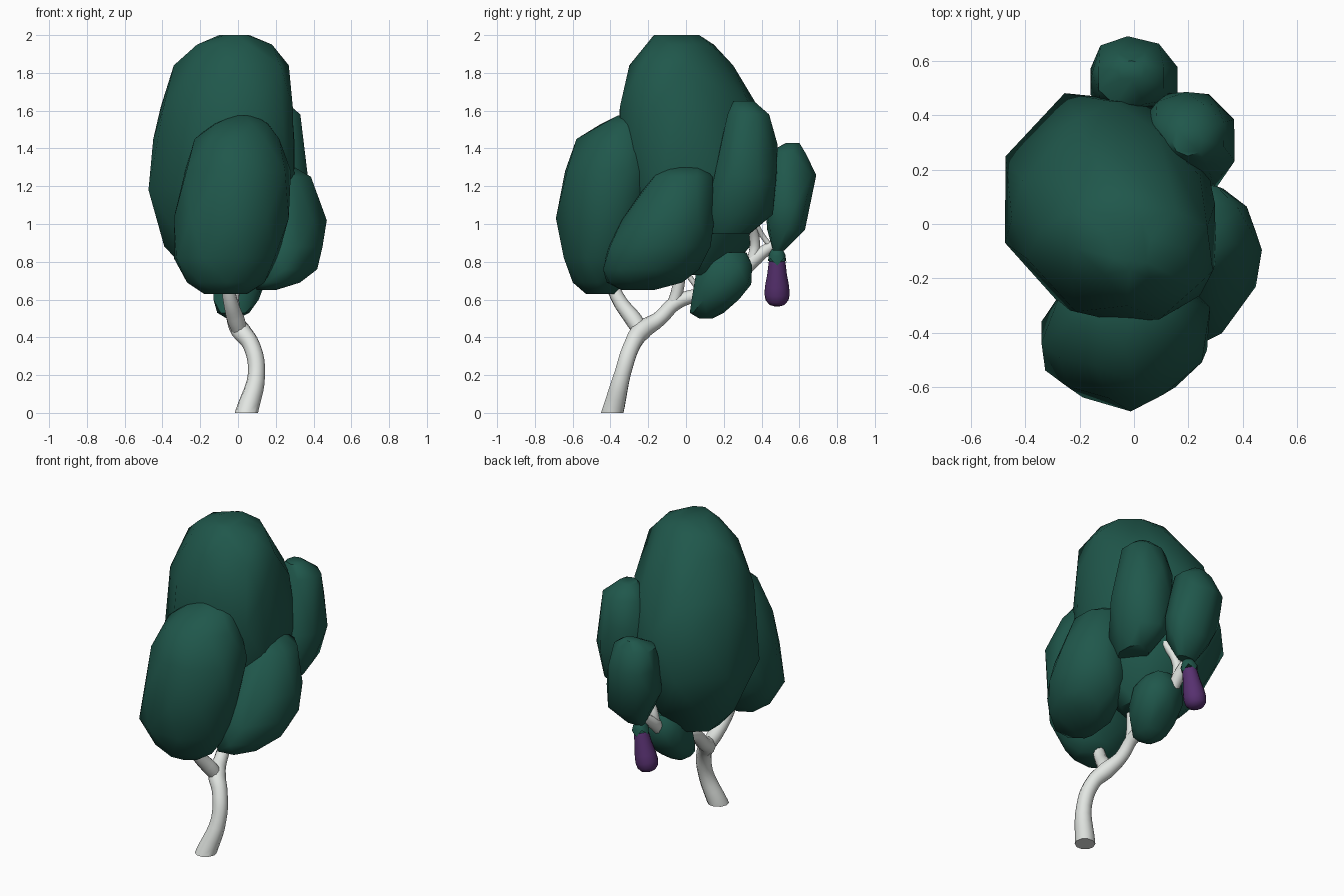
import bpy, bmesh, math, random

if "Cube" in bpy.data.objects:
    bpy.data.objects.remove(bpy.data.objects["Cube"])

random.seed(4)


def material(name, rgb):
    m = bpy.data.materials.new(name)
    m.diffuse_color = (*rgb, 1)
    m.use_nodes = True
    m.node_tree.nodes["Principled BSDF"].inputs["Base Color"].default_value = m.diffuse_color
    return m


LEAF = material("leaf green", (0.014, 0.096, 0.071))
BARK = material("pale bark", (0.76, 0.79, 0.76))
PURPLE = material("aubergine purple", (0.095, 0.03, 0.16))


def finish(ob, mat, angle):
    ob.data.materials.clear()
    ob.data.materials.append(mat)
    bpy.ops.object.select_all(action='DESELECT')
    ob.select_set(True)
    bpy.context.view_layer.objects.active = ob
    bpy.ops.object.shade_smooth_by_angle(angle=math.radians(angle))
    return ob


def mesh_object(name, bm, mat, angle):
    bmesh.ops.recalc_face_normals(bm, faces=bm.faces)
    me = bpy.data.meshes.new(name)
    bm.to_mesh(me)
    bm.free()
    ob = bpy.data.objects.new(name, me)
    bpy.context.collection.objects.link(ob)
    return finish(ob, mat, angle)


# Faceted leaf clump: convex hull around rings given as (z, x0, x1, y0, y1);
# corners scale the four diagonals (+x+y, -x+y, -x-y, +x-y)
def clump(name, rings, sides=8, corners=(1, 1, 1, 1)):
    bm = bmesh.new()
    for i, (z, x0, x1, y0, y1) in enumerate(rings):
        off = (i % 2) * 0.5
        grow = 1 / math.cos(math.pi / sides) if off else 1.0
        for k in range(sides):
            a = math.tau * (k + off + random.uniform(-0.1, 0.1)) / sides % math.tau
            c = corners[int(a / (math.pi / 2)) % 4]
            g = grow * (1 + (c - 1) * math.sin(2 * a) ** 2)
            x = (x0 + x1) / 2 + (x1 - x0) / 2 * g * math.cos(a)
            y = (y0 + y1) / 2 + (y1 - y0) / 2 * g * math.sin(a)
            bm.verts.new((min(max(x, x0), x1), min(max(y, y0), y1), z))
    hull = bmesh.ops.convex_hull(bm, input=bm.verts)
    loose = {g for g in hull["geom_interior"] + hull["geom_unused"]
             if isinstance(g, bmesh.types.BMVert)}
    bmesh.ops.delete(bm, geom=list(loose), context='VERTS')
    bmesh.ops.dissolve_limit(bm, angle_limit=math.radians(4), verts=bm.verts, edges=bm.edges)
    return mesh_object(name, bm, LEAF, 42)


clump("main_crown", [
    (2.00, -.10, .06, -.17, .07), (1.95, -.22, .18, -.20, .15),
    (1.84, -.34, .27, -.30, .25), (1.62, -.41, .29, -.35, .39),
    (1.45, -.45, .30, -.36, .45), (1.18, -.48, .30, -.34, .49),
    (.88, -.39, .25, -.20, .34), (.73, -.25, .10, -.08, .20)],
    8, (.82, .97, .91, 1.14))
clump("front_clump", [
    (1.575, -.02, .09, -.36, -.26), (1.53, -.13, .16, -.45, -.20),
    (1.45, -.23, .22, -.58, -.17), (1.28, -.28, .28, -.64, -.16),
    (1.03, -.34, .27, -.69, -.20), (.82, -.34, .21, -.65, -.26),
    (.69, -.27, .14, -.60, -.32), (.63, -.18, .05, -.53, -.38)],
    8, (1.05, 1.1, .93, .88))
clump("right_clump", [
    (1.30, .16, .30, -.13, .10), (1.25, .10, .39, -.18, .14),
    (1.02, .05, .47, -.34, .15), (.88, .05, .45, -.41, .13),
    (.76, .05, .42, -.44, .07), (.69, .07, .33, -.42, -.02),
    (.65, .10, .20, -.34, -.17)],
    8, (.98, 1, 1, .90))
clump("back_right_clump", [
    (1.65, .14, .25, .25, .36), (1.58, .08, .33, .22, .44),
    (1.42, .05, .35, .19, .485), (1.25, .04, .37, .15, .48),
    (1.05, .06, .34, .10, .46), (.95, .12, .27, .12, .34)],
    8, (.98, 1.08, 1, 1.1))
clump("back_clump", [
    (1.43, -.06, .04, .53, .60), (1.38, -.13, .11, .44, .63),
    (1.26, -.155, .13, .42, .69), (1.10, -.16, .16, .42, .64),
    (.97, -.11, .16, .43, .63), (.86, -.04, .08, .46, .52)],
    8, (1.08, 1.08, 1.15, 1.15))
clump("low_clump", [
    (.85, -.09, .09, .10, .32), (.78, -.13, .13, .06, .35),
    (.68, -.13, .14, .05, .345), (.60, -.13, .11, .03, .28),
    (.53, -.11, .06, .02, .20), (.50, -.06, .00, .07, .14)],
    8, (1.15, 1.15, 1.1, 1.1))


# Tapered limb along points given as (x, y, z, radius)
def limb(name, pts):
    cu = bpy.data.curves.new(name, 'CURVE')
    cu.dimensions = '3D'
    cu.bevel_depth = 1
    cu.bevel_resolution = 3
    cu.resolution_u = 5
    cu.use_fill_caps = True
    sp = cu.splines.new('BEZIER')
    sp.bezier_points.add(len(pts) - 1)
    for bp, (x, y, z, r) in zip(sp.bezier_points, pts):
        bp.co = (x, y, z)
        bp.radius = r
        bp.handle_left_type = bp.handle_right_type = 'AUTO'
    ob = bpy.data.objects.new(name, cu)
    bpy.context.collection.objects.link(ob)
    bpy.ops.object.select_all(action='DESELECT')
    ob.select_set(True)
    bpy.context.view_layer.objects.active = ob
    bpy.ops.object.convert(target='MESH')
    ob = bpy.context.view_layer.objects.active
    # trim anything under the ground and close the cut
    bm = bmesh.new()
    bm.from_mesh(ob.data)
    bmesh.ops.remove_doubles(bm, verts=bm.verts, dist=1e-5)
    cut = bmesh.ops.bisect_plane(bm, geom=bm.verts[:] + bm.edges[:] + bm.faces[:],
                                 plane_co=(0, 0, 0), plane_no=(0, 0, -1), clear_outer=True)
    rim = [g for g in cut["geom_cut"] if isinstance(g, bmesh.types.BMEdge)]
    if rim:
        bmesh.ops.holes_fill(bm, edges=rim)
    bmesh.ops.recalc_face_normals(bm, faces=bm.faces)
    bm.to_mesh(ob.data)
    bm.free()
    return finish(ob, BARK, 45)


limb("trunk", [(.02, -.42, -.10, .062), (.045, -.39, 0, .060), (.098, -.335, .21, .045),
               (.07, -.285, .36, .045), (.015, -.235, .435, .052), (-.02, -.145, .495, .040),
               (-.03, -.05, .585, .038), (-.03, .12, .642, .034), (-.03, .27, .72, .033),
               (-.03, .37, .82, .038), (-.02, .45, .88, .028), (-.01, .54, .93, .018)])
limb("front_branch", [(.02, -.225, .41, .040), (-.01, -.275, .49, .046),
                      (-.04, -.350, .59, .038), (-.06, -.41, .72, .032)])
limb("middle_branch", [(-.03, -.07, .57, .032), (-.02, -.045, .65, .032), (.01, -.02, .80, .027)])
limb("middle_twig", [(-.02, .08, .635, .012), (-.01, .04, .69, .014), (.0, -.01, .76, .016)])
limb("back_branch", [(-.03, .35, .79, .032), (-.02, .365, .90, .028), (.06, .33, 1.05, .024)])
limb("back_twig", [(-.02, .45, .88, .014), (-.01, .41, .93, .014), (.02, .375, .99, .014)])


# Turned shape from (radius, height) profile; the last ring can be scalloped
def lathe(name, profile, mat, sides=16, scallop=0.0):
    bm = bmesh.new()
    rings = []
    for i, (r, z) in enumerate(profile):
        dip = scallop if i == len(profile) - 1 else 0
        rings.append([bm.verts.new((r * math.cos(math.tau * k / sides),
                                    r * math.sin(math.tau * k / sides),
                                    z - dip * (k % 4 == 0) + dip * (k % 4 == 2)))
                      for k in range(sides)])
    for a, b in zip(rings, rings[1:]):
        for k in range(sides):
            bm.faces.new((a[k], a[(k + 1) % sides], b[(k + 1) % sides], b[k]))
    bm.faces.new(rings[0])
    bm.faces.new(rings[-1])
    ob = mesh_object(name, bm, mat, 60)
    ob.location = (-.005, .482, .86)
    ob.rotation_euler = (0, math.radians(13), 0)
    return ob


# Hanging fruit with its cap and stalk
lathe("fruit", [(.02, -.01), (.038, -.03), (.045, -.07), (.052, -.13), (.063, -.19),
                (.067, -.235), (.061, -.27), (.043, -.292), (.015, -.302)], PURPLE)
lathe("fruit_cap", [(.010, .012), (.030, .005), (.043, -.020), (.050, -.052)], LEAF, 16, .018)
lathe("fruit_stalk", [(.010, .05), (.011, -.01)], LEAF, 8)
